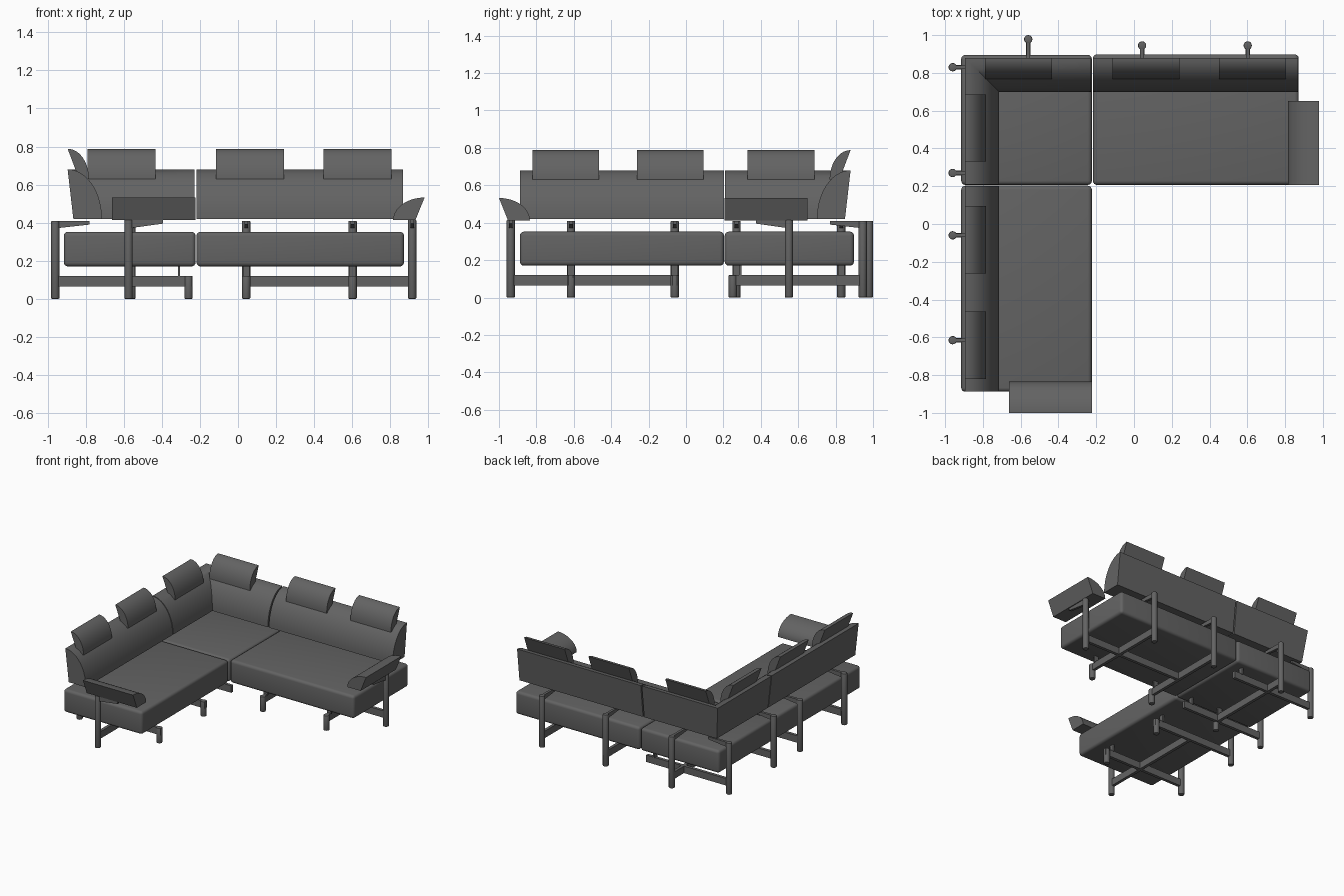
import bpy, bmesh, math
from mathutils import Vector

if "Cube" in bpy.data.objects:
    bpy.data.objects.remove(bpy.data.objects["Cube"])

grey = bpy.data.materials.new("charcoal grey")
grey.diffuse_color = (0.125, 0.125, 0.125, 1)
grey.use_nodes = True
grey.node_tree.nodes["Principled BSDF"].inputs["Base Color"].default_value = grey.diffuse_color


def finish(name, bm, angle=35):
    bmesh.ops.recalc_face_normals(bm, faces=bm.faces)
    me = bpy.data.meshes.new(name)
    bm.to_mesh(me)
    bm.free()
    me.materials.append(grey)
    ob = bpy.data.objects.new(name, me)
    bpy.context.collection.objects.link(ob)
    bpy.ops.object.select_all(action='DESELECT')
    ob.select_set(True)
    bpy.context.view_layer.objects.active = ob
    bpy.ops.object.shade_smooth_by_angle(angle=math.radians(angle))
    return ob


def loft(name, sections):
    """Skin equal-length closed sections and cap both ends."""
    bm = bmesh.new()
    rings = [[bm.verts.new(p) for p in s] for s in sections]
    n = len(rings[0])
    for a, b in zip(rings, rings[1:]):
        for i in range(n):
            j = (i + 1) % n
            bm.faces.new((a[i], a[j], b[j], b[i]))
    bm.faces.new(rings[0])
    bm.faces.new(rings[-1])
    return finish(name, bm)


def box(name, lo, hi, bevel=0.0):
    bm = bmesh.new()
    bmesh.ops.create_cube(bm, size=1)
    for v in bm.verts:
        v.co = Vector([(lo[k] + hi[k]) / 2 + v.co[k] * (hi[k] - lo[k]) for k in range(3)])
    if bevel:
        bmesh.ops.bevel(bm, geom=bm.edges[:], offset=bevel, segments=4,
                        profile=0.5, affect='EDGES')
    return finish(name, bm)


def post(name, x, y, top):
    bm = bmesh.new()
    bmesh.ops.create_cone(bm, cap_ends=True, segments=20, radius1=0.022, radius2=0.022, depth=top)
    for v in bm.verts:
        v.co += Vector((x, y, top / 2))
    rim = [e for e in bm.edges if abs(e.verts[0].co.z - e.verts[1].co.z) < 1e-5]
    bmesh.ops.bevel(bm, geom=rim, offset=0.005, segments=2, profile=0.5, affect='EDGES')
    return finish(name, bm)


def beam(name, a, b, z0=0.065, z1=0.12, w=0.012, tip=None):
    """Flat bar from a to b; tip gives the lower edge at the far end."""
    a, b = Vector(a), Vector(b)
    d = (b - a).normalized()
    s = Vector((-d.y, d.x)) * w
    def section(p, low):
        return [(p.x - s.x, p.y - s.y, low), (p.x + s.x, p.y + s.y, low),
                (p.x + s.x, p.y + s.y, z1), (p.x - s.x, p.y - s.y, z1)]
    return loft(name, [section(a, z0), section(b, z0 if tip is None else tip)])


def cushion(depth, z0, z1, back, steps=14):
    """Curved front, straight back: (distance from outer edge, height)."""
    pts = []
    for i in range(steps + 1):
        t = math.pi / 2 * i / steps
        pts.append((depth * math.cos(t), z0 + (z1 - z0) * math.sin(t)))
    return pts + [(back, z0)]


XL, YB = -0.895, 0.88            # outer planes of the two backrests
back_p = cushion(0.18, 0.42, 0.68, 0.03)
pill_p = cushion(0.112, 0.63, 0.788, 0.06)
arm_p = cushion(0.165, 0.413, 0.532, 0.048)


def along_y(p, y, x0=XL, s=1):
    return [(x0 + s * d, y, z) for d, z in p]


def along_x(p, x, y0=YB, s=-1):
    return [(x, y0 + s * d, z) for d, z in p]


# Seats
box("corner_seat", (-0.915, 0.207, 0.17), (-0.223, 0.895, 0.35), 0.022)
box("right_seat", (-0.218, 0.207, 0.17), (0.872, 0.898, 0.352), 0.022)
box("left_seat", (-0.915, -0.888, 0.17), (-0.223, 0.203, 0.352), 0.022)

# Backrests, the corner one mitred
loft("left_backrest", [along_y(back_p, -0.888), along_y(back_p, 0.202)])
loft("right_backrest", [along_x(back_p, -0.218), along_x(back_p, 0.868)])
loft("corner_backrest", [along_y(back_p, 0.208),
                         [(XL + d, YB - d, z) for d, z in back_p],
                         along_x(back_p, -0.228)])

# Head cushions
for x in (-0.79, -0.115, 0.45):
    loft("back_head_cushion", [along_x(pill_p, x), along_x(pill_p, x + 0.356)])
for y in (0.33, -0.262, -0.82):
    loft("left_head_cushion", [along_y(pill_p, y), along_y(pill_p, y + 0.356)])

# Armrests
loft("right_armrest", [along_y(arm_p, 0.207, 0.98, -1), along_y(arm_p, 0.65, 0.98, -1)])
loft("front_armrest", [along_x(arm_p, -0.662, -1.0, 1), along_x(arm_p, -0.222, -1.0, 1)])

# Left row of frames: post, bar under the seat, bracket under the backrest
for y, foot in ((0.83, False), (0.27, False), (-0.06, True), (-0.615, True)):
    post("left_post", -0.96, y, 0.41)
    beam("left_bar", (-0.96, y), (-0.24, y))
    beam("left_bracket", (-0.96, y), (-0.78, y), 0.37, 0.409, 0.01, 0.39)
    box("left_seat_support", (-0.316, y - 0.018, 0.115), (-0.304, y + 0.018, 0.175))
    if foot:
        post("left_front_foot", -0.26, y, 0.12)

# Back row of frames
for x, yp in ((-0.56, 0.978), (0.043, 0.945), (0.602, 0.945)):
    post("back_post", x, yp, 0.41)
    beam("back_bar", (x, yp), (x, 0.24))
    beam("back_bracket", (x, yp), (x, 0.77), 0.37, 0.409, 0.01, 0.39)
    box("back_seat_support", (x - 0.018, 0.284, 0.115), (x + 0.018, 0.296, 0.175))
    post("back_front_foot", x, 0.25, 0.12)

# Armrest stands
post("right_arm_post", 0.915, 0.55, 0.415)
beam("right_arm_bar", (0.043, 0.55), (0.915, 0.55))
beam("right_arm_bracket", (0.915, 0.55), (0.915, 0.375), 0.37, 0.414, 0.01, 0.395)
post("front_arm_post", -0.575, -0.937, 0.415)
beam("front_arm_bar", (-0.575, -0.06), (-0.575, -0.937))
beam("front_arm_bracket", (-0.575, -0.937), (-0.395, -0.937), 0.37, 0.414, 0.01, 0.395)
